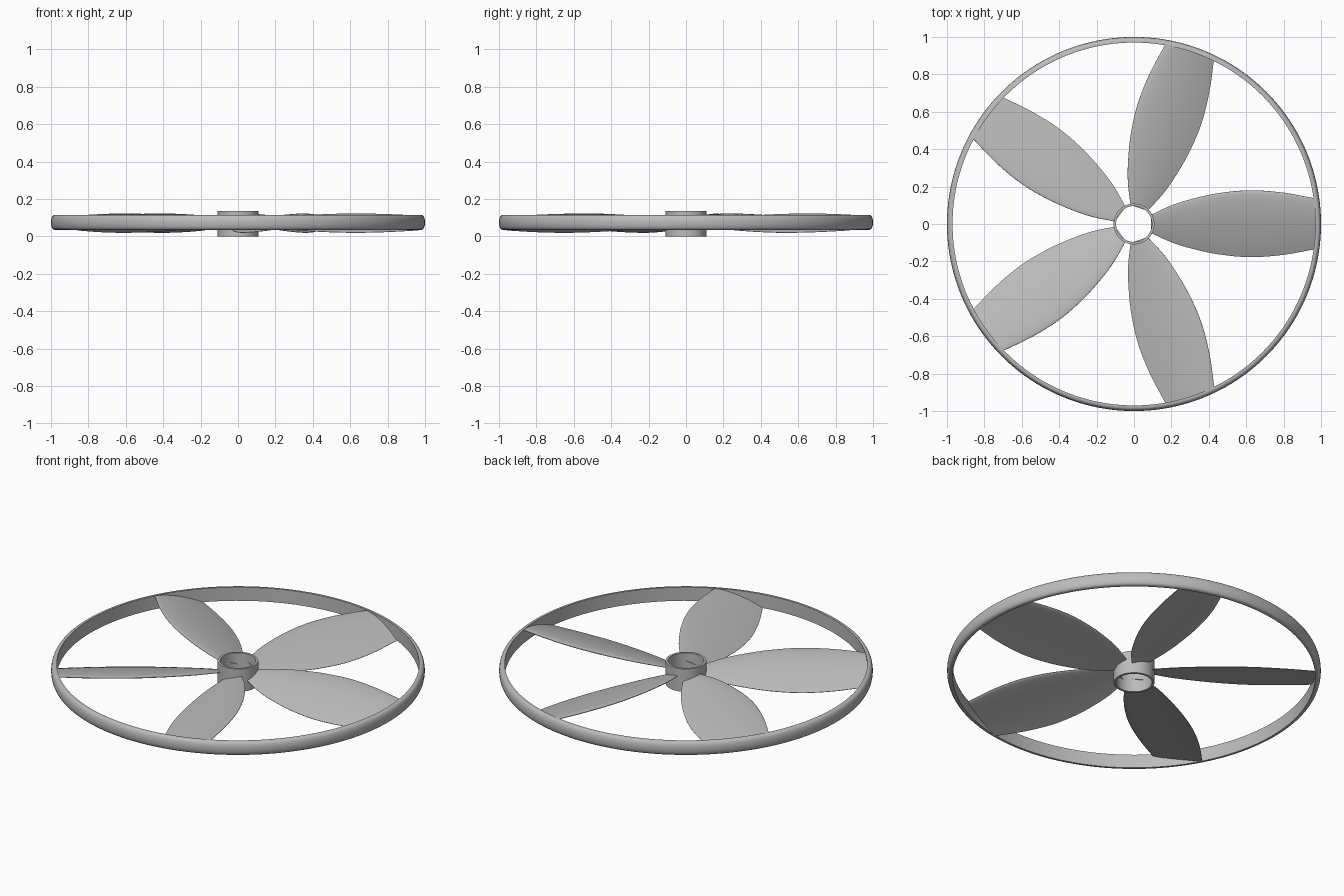
import bpy, bmesh, math
from mathutils import Matrix, Vector

cube = bpy.data.objects.get("Cube")
if cube:
    bpy.data.objects.remove(cube, do_unlink=True)

grey = bpy.data.materials.new("plain grey")
grey.use_nodes = True
colour = (0.5, 0.5, 0.5, 1)
grey.diffuse_color = colour
grey.node_tree.nodes["Principled BSDF"].inputs["Base Color"].default_value = colour

MID = 0.072            # height of the rotor plane
PITCH = math.radians(15.5)
BLADES = 5


def finish(bm, name, angle):
    bmesh.ops.recalc_face_normals(bm, faces=bm.faces)
    mesh = bpy.data.meshes.new(name)
    bm.to_mesh(mesh)
    bm.free()
    mesh.materials.append(grey)
    obj = bpy.data.objects.new(name, mesh)
    bpy.context.collection.objects.link(obj)
    bpy.ops.object.select_all(action='DESELECT')
    obj.select_set(True)
    bpy.context.view_layer.objects.active = obj
    bpy.ops.object.shade_smooth_by_angle(angle=math.radians(angle))
    return obj


def loft(bm, rings, cap):
    """Join equal closed rings of points with quads."""
    rows = [[bm.verts.new(p) for p in ring] for ring in rings]
    pairs = list(zip(rows, rows[1:])) if cap else list(zip(rows, rows[1:] + rows[:1]))
    for a, b in pairs:
        for i in range(len(a)):
            j = (i + 1) % len(a)
            bm.faces.new((a[i], a[j], b[j], b[i]))
    if cap:
        bm.faces.new(rows[0])
        bm.faces.new(rows[-1])


def turned(name, profile, steps):
    """Revolve a closed (radius, height) profile around z."""
    bm = bmesh.new()
    rings = []
    for k in range(steps):
        a = math.tau * k / steps
        rings.append([(r * math.cos(a), r * math.sin(a), z) for r, z in profile])
    loft(bm, rings, False)
    return finish(bm, name, 35)


# Outer rim: flat inside, rounded outside
bulge = [(0.976 + 0.024 * math.cos(t) ** 0.7, MID + 0.003 + 0.04 * math.sin(t))
         for t in [math.radians(-88 + 176 * i / 12) for i in range(13)]]
turned("outer_rim", [(0.97, 0.035)] + bulge + [(0.97, 0.115)], 160)

# Open hub sleeve
turned("hub_sleeve", [(0.096, 0), (0.109, 0), (0.109, 0.135), (0.096, 0.135)], 96)

# Half width of the blade along its length
OUTLINE = [(0.09, 0.05), (0.2, 0.102), (0.3, 0.135), (0.45, 0.169),
           (0.62, 0.185), (0.8, 0.173), (0.974, 0.142)]


def half_width(u):
    """Smooth (Catmull-Rom) lookup in the outline."""
    n = len(OUTLINE)
    i = max(k for k in range(n - 1) if OUTLINE[k][0] <= u + 1e-6)
    t = (u - OUTLINE[i][0]) / (OUTLINE[i + 1][0] - OUTLINE[i][0])

    def slope(k):
        a, b = OUTLINE[max(k - 1, 0)], OUTLINE[min(k + 1, n - 1)]
        return (b[1] - a[1]) / (b[0] - a[0])

    d = OUTLINE[i + 1][0] - OUTLINE[i][0]
    p, q = OUTLINE[i][1], OUTLINE[i + 1][1]
    return ((2*t**3 - 3*t**2 + 1) * p + (t**3 - 2*t**2 + t) * d * slope(i)
            + (3*t**2 - 2*t**3) * q + (t**3 - t**2) * d * slope(i + 1))


def section(w):
    """Aerofoil of half width w: (across, height), rounded leading edge at +w."""
    def thick(s):
        return 0.11 * w * (1.48*math.sqrt(s) - 0.63*s - 1.76*s*s + 1.42*s**3 - 0.51*s**4) + 0.001
    steps = [(1 - math.cos(math.pi * i / 16)) / 2 for i in range(17)]
    camber = lambda s: 0.2 * w * s * (1 - s) - 0.03 * w
    top = [(w * (1 - 2 * s), camber(s) + thick(s)) for s in steps]
    low = [(w * (1 - 2 * s), camber(s) - thick(s)) for s in reversed(steps)]
    return top + low


def blade(index):
    bm = bmesh.new()
    turn = Matrix.Rotation(math.tau * index / BLADES, 4, 'Z')
    pitch = Matrix.Rotation(PITCH, 4, 'X')
    rings = []
    count = 32
    for k in range(count + 1):
        t = k / count
        u = 0.09 + 0.884 * t
        ring = []
        for v, h in section(half_width(u)):
            # tip follows the inside of the rim
            drop = (0.974 - math.sqrt(0.974**2 - v * v)) * t ** 4
            p = turn @ pitch @ Vector((u - drop, v, h))
            ring.append(p + Vector((0, 0, MID + 0.003)))
        rings.append(ring)
    loft(bm, rings, True)
    finish(bm, f"blade_{index + 1}", 40)


for n in range(BLADES):
    blade(n)
